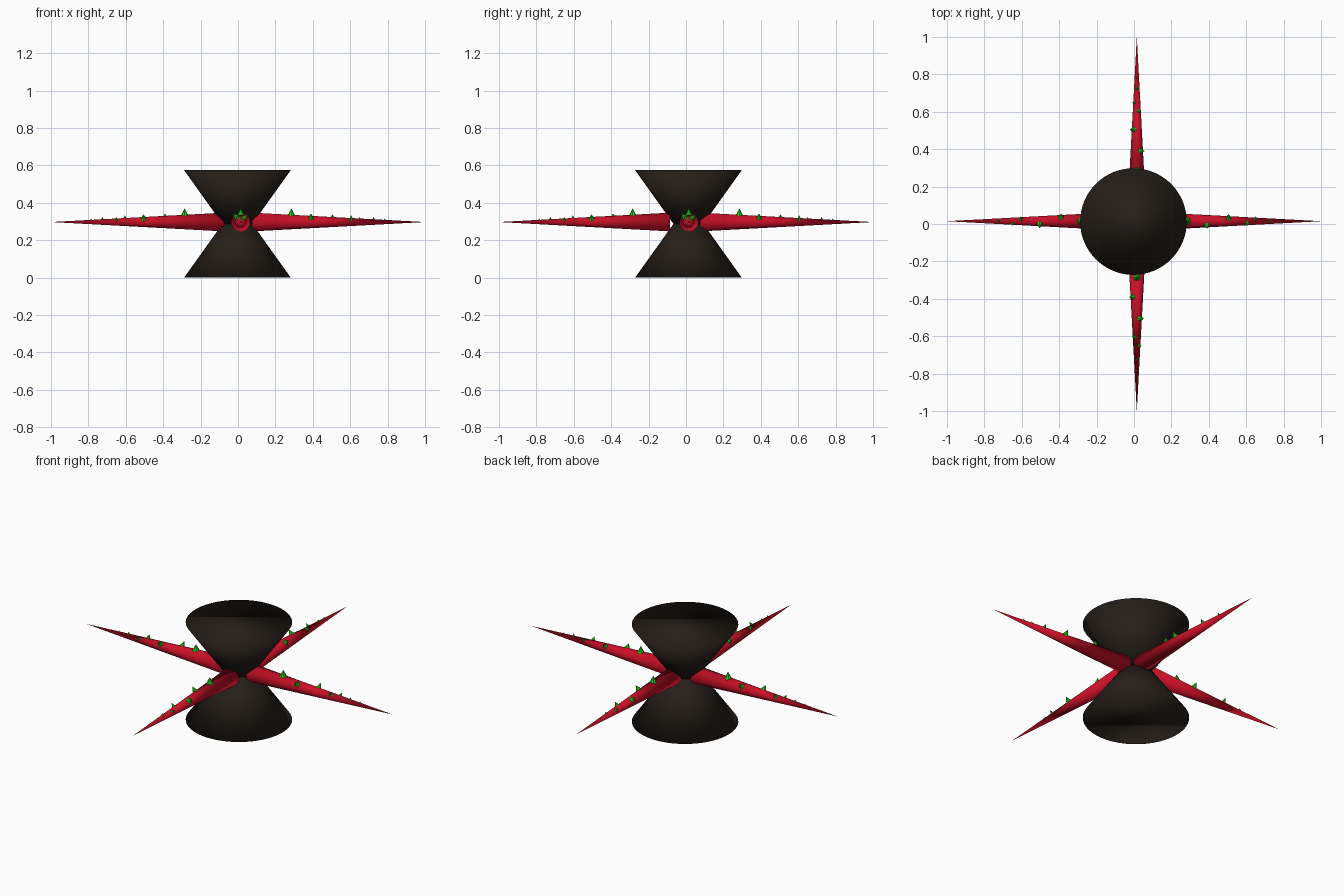
import bpy
from math import radians, pi, sin, cos
from mathutils import Vector, Matrix

if "Cube" in bpy.data.objects:
    bpy.data.objects.remove(bpy.data.objects["Cube"])


def material(name, color):
    m = bpy.data.materials.new(name)
    m.diffuse_color = (*color, 1)
    m.use_nodes = True
    m.node_tree.nodes["Principled BSDF"].inputs["Base Color"].default_value = m.diffuse_color
    return m


BLACK = material("black", (0.018, 0.013, 0.009))
RED = material("red", (0.6, 0.005, 0.02))
GREEN = material("green", (0.02, 0.6, 0.01))


def cone(name, start, end, r1, r2, sides, mat, smooth=True):
    """Cone from start (radius r1) to end (radius r2)."""
    start, end = Vector(start), Vector(end)
    axis = end - start
    bpy.ops.mesh.primitive_cone_add(vertices=sides, radius1=r1, radius2=r2,
                                    depth=axis.length, location=(start + end) / 2)
    ob = bpy.context.object
    ob.rotation_euler = axis.to_track_quat('Z', 'Y').to_euler()
    ob.name = name
    ob.data.materials.append(mat)
    if smooth:
        bpy.ops.object.shade_smooth()
    return ob


# Hourglass body: two cones meeting at a narrow waist
BODY = Vector((-0.003, 0.013, 0))
MID = BODY + Vector((0, 0, 0.287))
cone("lower_body", BODY, MID, 0.285, 0.08, 64, BLACK)
cone("upper_body", BODY + Vector((0, 0, 0.574)), MID, 0.285, 0.08, 64, BLACK)

# Thorn layout along each arm: distance, angle around the arm, size
THORNS = [(0.285, 0, 0.038), (0.39, 42, 0.032), (0.505, -42, 0.032),
          (0.605, 35, 0.025), (0.65, -45, 0.021), (0.725, 5, 0.017),
          (0.785, -10, 0.013)]
ARM_Z, ARM_R, BASE = 0.297, 0.05, 0.085

# Four tapered arms with thorns on their upper side
for i, label in enumerate(("right", "back", "left", "front")):
    a = i * pi / 2
    out = Vector((round(cos(a)), round(sin(a)), 0))
    side = Vector((-out.y, out.x, 0))
    off = Vector((0 if out.x else 0.015, 0 if out.y else 0.015, ARM_Z))
    base = BASE if label == "front" else 0.075
    cone(label + "_arm", off + out * base, off + out, ARM_R, 0, 32, RED)
    for n, (d, ang, s) in enumerate(THORNS):
        t = radians(ang)
        up = Vector((0, 0, cos(t))) - side * sin(t)
        r = ARM_R * (1 - d) / (1 - BASE)
        foot = off + out * d + up * (r - 0.006)
        cone(f"{label}_thorn_{n + 1}", foot, foot + up * (s + 0.002),
             s * 0.55, 0, 8, GREEN, smooth=False)
